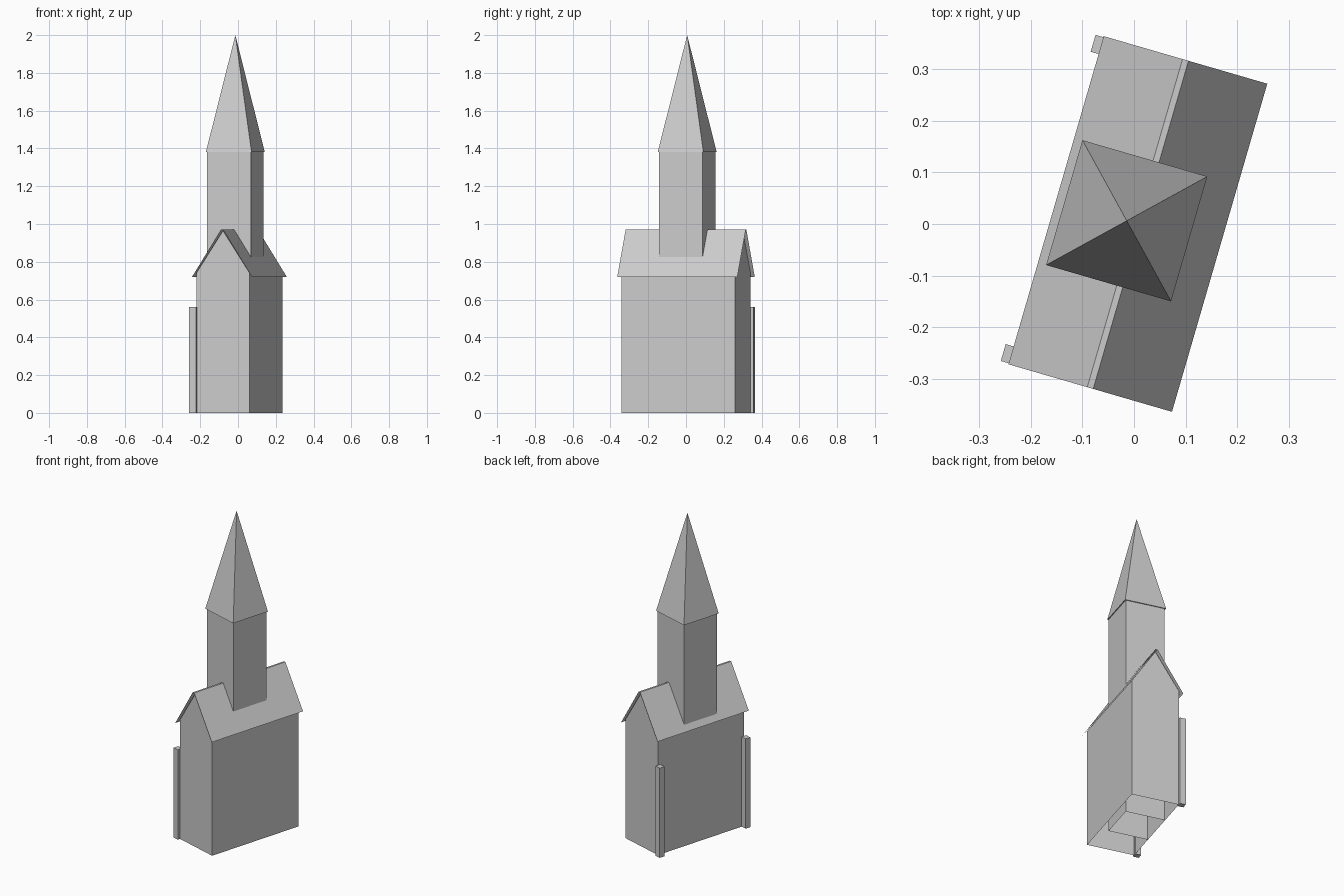
import bpy
import bmesh
from math import radians
from mathutils import Matrix

if "Cube" in bpy.data.objects:
    bpy.data.objects.remove(bpy.data.objects["Cube"])

# The whole building is turned a little about the vertical
PLACE = Matrix.Translation((0.0075, 0, 0)) @ Matrix.Rotation(radians(-16.2), 4, 'Z')


def finish(name, bm):
    bmesh.ops.recalc_face_normals(bm, faces=bm.faces)
    mesh = bpy.data.meshes.new(name)
    bm.to_mesh(mesh)
    bm.free()
    obj = bpy.data.objects.new(name, mesh)
    bpy.context.collection.objects.link(obj)
    obj.matrix_world = PLACE
    return obj


def box(name, x0, x1, y0, y1, z0, z1, open_bottom=False):
    bm = bmesh.new()
    m = Matrix.Translation(((x0 + x1) / 2, (y0 + y1) / 2, (z0 + z1) / 2))
    m = m @ Matrix.Diagonal((x1 - x0, y1 - y0, z1 - z0, 1))
    bmesh.ops.create_cube(bm, size=1, matrix=m)
    if open_bottom:
        low = [f for f in bm.faces if all(v.co.z < z0 + 1e-4 for v in f.verts)]
        bmesh.ops.delete(bm, geom=low, context='FACES_ONLY')
    return finish(name, bm)


def sweep(name, profile, half_len, closed):
    """Run an x/z profile along y; a closed profile gets end walls."""
    bm = bmesh.new()
    a = [bm.verts.new((x, -half_len, z)) for x, z in profile]
    b = [bm.verts.new((x, half_len, z)) for x, z in profile]
    for i in range(len(profile) - 1):
        bm.faces.new((a[i], a[i + 1], b[i + 1], b[i]))
    if closed:
        bm.faces.new(a)
        bm.faces.new(b[::-1])
    return finish(name, bm)


# Nave walls with gables, open underneath
sweep("nave_walls", [(-0.1455, 0), (-0.1455, 0.742), (0, 0.964),
                     (0.1455, 0.742), (0.1455, 0)], 0.313, True)

# Thin overhanging roof with a narrow flat ridge
sweep("nave_roof", [(-0.165, 0.72), (-0.006, 0.97), (0.006, 0.97), (0.165, 0.72)],
      0.331, False)

# Tower reaching down to the ground
TX = -0.0225
box("tower", TX - 0.12, TX + 0.12, -0.12, 0.12, 0, 1.38, open_bottom=True)

# Four-sided spire
bm = bmesh.new()
r = 0.126
base = [bm.verts.new((TX + sx * r, sy * r, 1.38))
        for sx, sy in ((-1, -1), (1, -1), (1, 1), (-1, 1))]
tip = bm.verts.new((TX, 0, 2.0))
bm.faces.new(base[::-1])
for i in range(4):
    bm.faces.new((base[i], base[(i + 1) % 4], tip))
finish("spire", bm)

# Corner posts on the left wall
for label, s in (("front", -1), ("back", 1)):
    y0, y1 = sorted((s * 0.295, s * 0.329))
    box(label + "_post", -0.181, -0.144, y0, y1, 0, 0.56)
